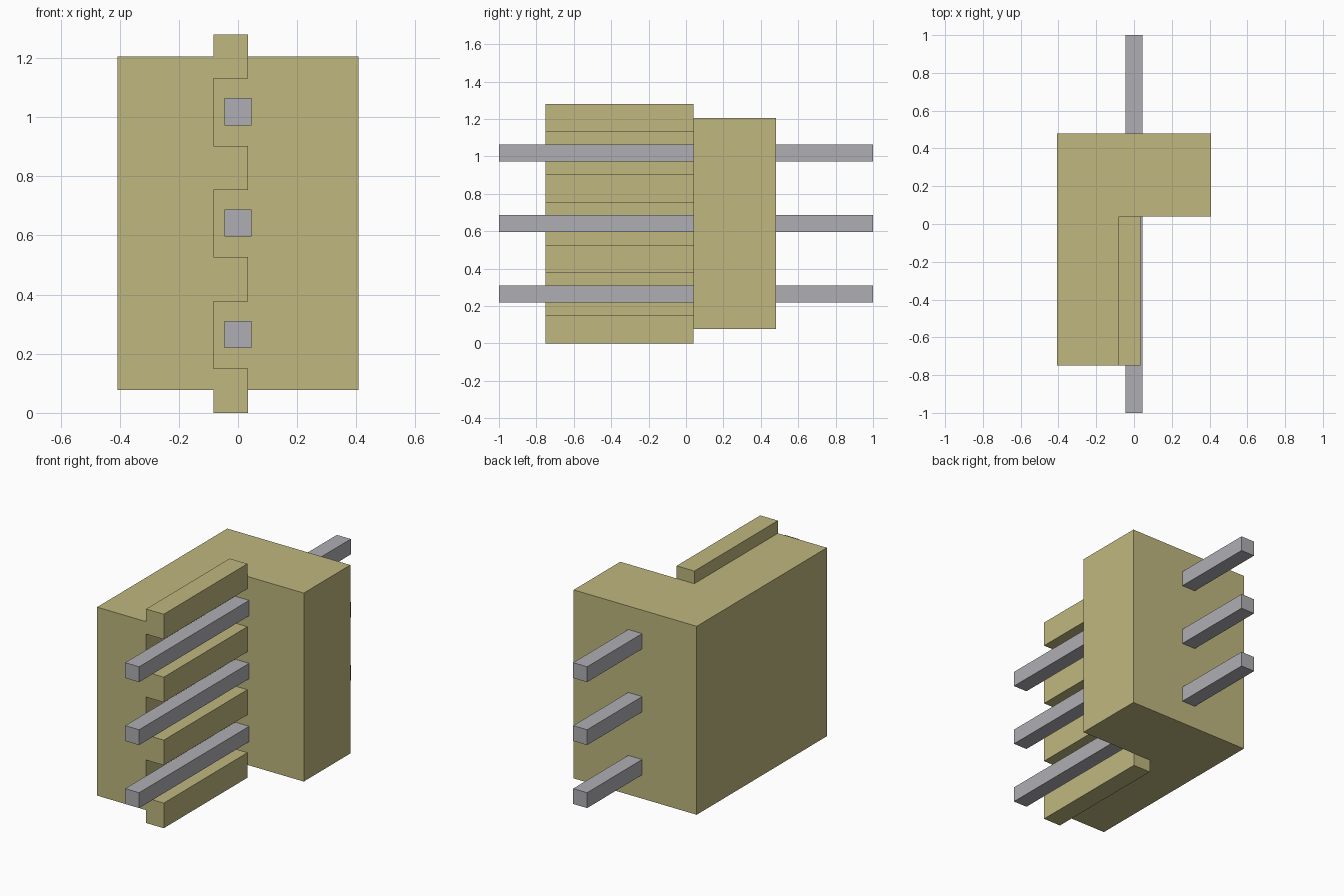
import bpy
import bmesh

if "Cube" in bpy.data.objects:
    bpy.data.objects.remove(bpy.data.objects["Cube"], do_unlink=True)


def make_material(name, color):
    mat = bpy.data.materials.new(name)
    mat.use_nodes = True
    mat.diffuse_color = color
    mat.node_tree.nodes["Principled BSDF"].inputs["Base Color"].default_value = color
    return mat


def make_prism(name, profile, y_front, y_back, mat):
    """Extrude an x-z profile (anticlockwise from the front) along y."""
    bm = bmesh.new()
    face = bm.faces.new([bm.verts.new((x, y_front, z)) for x, z in profile])
    extruded = bmesh.ops.extrude_face_region(bm, geom=[face], use_keep_orig=True)
    moved = [v for v in extruded["geom"] if isinstance(v, bmesh.types.BMVert)]
    bmesh.ops.translate(bm, verts=moved, vec=(0, y_back - y_front, 0))
    bmesh.ops.recalc_face_normals(bm, faces=bm.faces)
    mesh = bpy.data.meshes.new(name)
    bm.to_mesh(mesh)
    bm.free()
    mesh.materials.append(mat)
    obj = bpy.data.objects.new(name, mesh)
    bpy.context.collection.objects.link(obj)
    return obj


def rectangle(x0, x1, z0, z1):
    return [(x0, z0), (x1, z0), (x1, z1), (x0, z1)]


housing_color = make_material("khaki plastic", (0.52, 0.475, 0.21, 1))
pin_color = make_material("grey metal", (0.43, 0.425, 0.455, 1))

# Main dimensions
half_width = 0.407
bottom, top = 0.077, 1.204
wall_x, rib_x = -0.083, 0.034
front, step, back = -0.75, 0.04, 0.48
pitch, rib_height = 0.3765, 0.15

# Rear block of the housing
make_prism("rear_block", rectangle(-half_width, half_width, bottom, top),
           step, back, housing_color)

# Side wall with comb ribs; the outer ribs overhang its top and bottom
comb = [(-half_width, bottom), (wall_x, bottom)]
for i in range(4):
    z = i * pitch
    if i == 0:
        comb += [(wall_x, z), (rib_x, z), (rib_x, z + rib_height), (wall_x, z + rib_height)]
    else:
        comb += [(wall_x, z), (rib_x, z), (rib_x, z + rib_height), (wall_x, z + rib_height)]
comb += [(wall_x, top), (-half_width, top)]
make_prism("ribbed_side_wall", comb, front, step, housing_color)

# Square pins running right through the rear block
pin_half = 0.046
for i, name in enumerate(("lower_pin", "middle_pin", "upper_pin")):
    z = 0.265 + i * pitch
    make_prism(name, rectangle(-pin_half, pin_half, z - pin_half, z + pin_half),
               -1, 1, pin_color)
